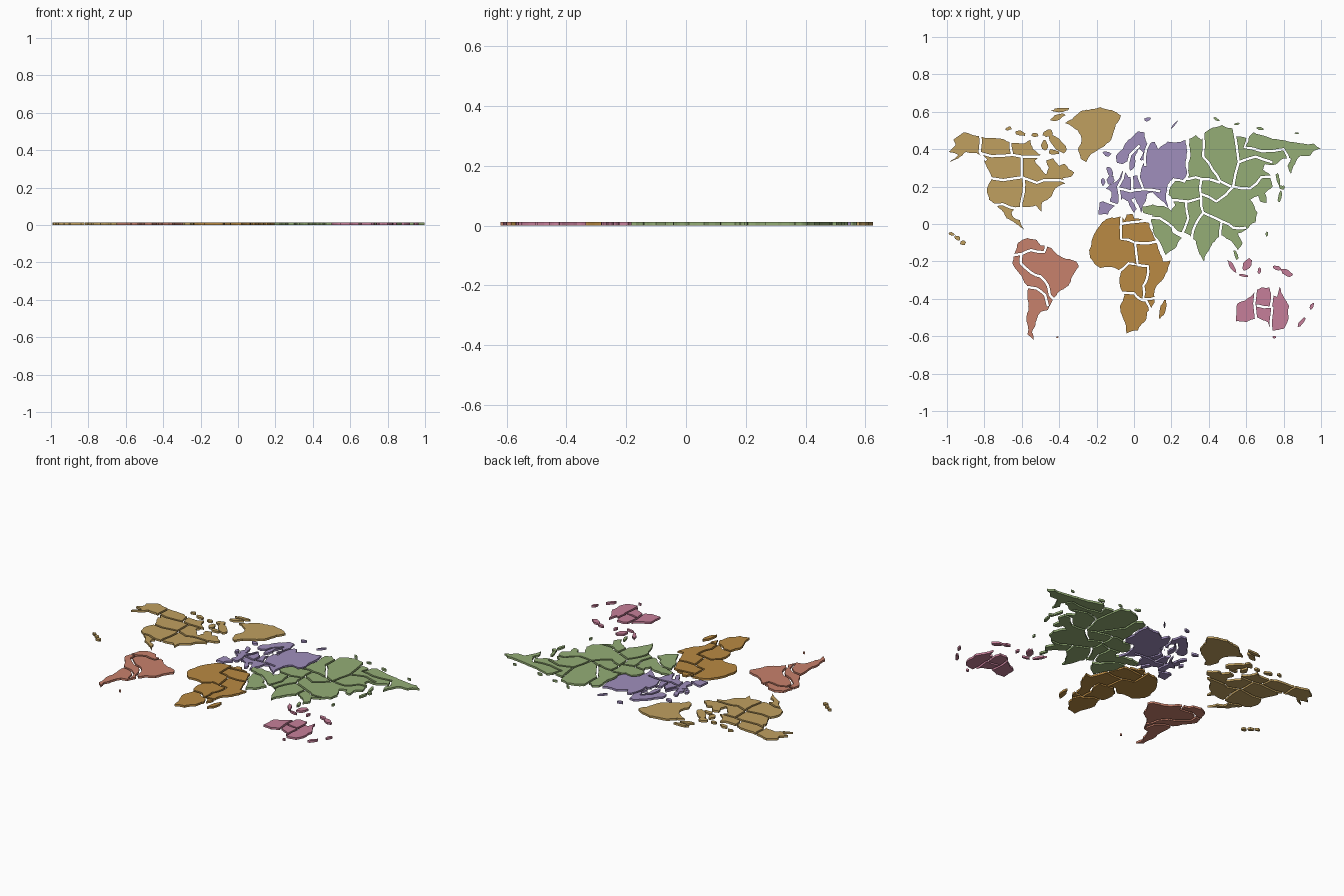
import bpy, bmesh, math, random
from mathutils import Vector

random.seed(7)
THICK, GAP = 0.013, 0.013


def material(name, rgb):
    m = bpy.data.materials.new(name)
    m.diffuse_color = (*[(c / 255) ** 2.2 for c in rgb], 1)
    return m


TAN = material("tan", (190, 158, 96))
CLAY = material("clay", (198, 128, 108))
LILAC = material("lilac", (158, 141, 187))
OCHRE = material("ochre", (184, 137, 69))
GREEN = material("green", (147, 172, 117))
PINK = material("pink", (197, 126, 152))


def roughen(pts, amount, levels, closed=True):
    # midpoint displacement gives ragged coasts
    pts = [Vector(p) for p in pts]
    for _ in range(levels):
        out = []
        for i, a in enumerate(pts):
            out.append(a)
            if i + 1 < len(pts) or closed:
                b = pts[(i + 1) % len(pts)]
                d = b - a
                out.append((a + b) / 2 + Vector((-d.y, d.x)) * random.uniform(-amount, amount))
        pts = out
    return pts


def slab(name, outlines, z0, z1, mat=None):
    bm = bmesh.new()
    for pts in outlines:
        lo = [bm.verts.new((p[0], p[1], z0)) for p in pts]
        hi = [bm.verts.new((p[0], p[1], z1)) for p in pts]
        bm.faces.new(lo[::-1])
        bm.faces.new(hi)
        for i in range(len(pts)):
            j = (i + 1) % len(pts)
            bm.faces.new((lo[i], lo[j], hi[j], hi[i]))
    bmesh.ops.recalc_face_normals(bm, faces=bm.faces)
    me = bpy.data.meshes.new(name)
    bm.to_mesh(me)
    bm.free()
    ob = bpy.data.objects.new(name, me)
    bpy.context.collection.objects.link(ob)
    if mat:
        me.materials.append(mat)
    return ob


def ribbon(path):
    # thin strip following a border line
    pts = roughen(path, 0.08, 1, closed=False)
    left, right = [], []
    for i, p in enumerate(pts):
        d = (pts[min(i + 1, len(pts) - 1)] - pts[max(i - 1, 0)]).normalized()
        n = Vector((-d.y, d.x)) * GAP / 2
        left.append(p + n)
        right.append(p - n)
    return left + right[::-1]


def mainland(name, mat, coast, borders=()):
    ob = slab(name, [roughen(coast, 0.09, 2)], 0, THICK, mat)
    cutters = []
    for b in borders:
        c = slab("border_cutter", [ribbon(b)], -0.02, 0.04)
        c.hide_render = True
        mod = ob.modifiers.new("border", "BOOLEAN")
        mod.operation, mod.solver, mod.object = "DIFFERENCE", "EXACT", c
        cutters.append(c)
    dg = bpy.context.evaluated_depsgraph_get()
    me = bpy.data.meshes.new_from_object(ob.evaluated_get(dg))
    ob.modifiers.clear()
    ob.data = me
    me.materials.clear()
    me.materials.append(mat)
    for c in cutters:
        bpy.data.objects.remove(c)


def islands(name, mat, blobs):
    # each blob: x, y, half length, half width, angle in degrees
    shapes = []
    for x, y, a, b, deg in blobs:
        t, n, pts = math.radians(deg), 14, []
        for k in range(n):
            u, r = 2 * math.pi * k / n, random.uniform(0.75, 1.1)
            px, py = a * r * math.cos(u), b * r * math.sin(u)
            pts.append((x + px * math.cos(t) - py * math.sin(t),
                        y + px * math.sin(t) + py * math.cos(t)))
        shapes.append(pts)
    slab(name, shapes, 0, THICK, mat)


# North America
mainland("north_america", TAN, [
    (-.985, .33), (-.94, .37), (-.99, .385), (-.955, .42), (-.965, .45), (-.91, .49), (-.83, .47),
    (-.76, .46), (-.70, .455), (-.66, .435), (-.60, .43), (-.555, .45), (-.54, .40), (-.50, .37),
    (-.53, .34), (-.50, .30), (-.47, .265), (-.455, .30), (-.47, .34), (-.43, .35), (-.40, .31),
    (-.37, .32), (-.32, .275), (-.34, .25), (-.38, .245), (-.37, .215), (-.42, .19), (-.44, .15),
    (-.49, .115), (-.495, .065), (-.525, .10), (-.57, .09), (-.63, .09), (-.655, .06), (-.645, .035),
    (-.61, .02), (-.60, -.01), (-.585, -.035), (-.63, 0), (-.68, .03), (-.70, .065), (-.74, .10),
    (-.775, .13), (-.785, .19), (-.76, .245), (-.785, .30), (-.81, .36), (-.84, .38), (-.90, .385),
    (-.94, .35)],
    [[(-.825, .50), (-.825, .385), (-.79, .34)], [(-.825, .38), (-.7, .365), (-.6, .36), (-.47, .36)],
     [(-.66, .46), (-.65, .365)], [(-.60, .36), (-.60, .25)], [(-.80, .25), (-.6, .25), (-.52, .22),
     (-.45, .235), (-.34, .22)], [(-.59, .25), (-.59, .17), (-.605, .06)],
     [(-.79, .105), (-.70, .105), (-.62, .08)]])
mainland("greenland", TAN, [
    (-.37, .54), (-.33, .56), (-.29, .60), (-.24, .61), (-.18, .625), (-.12, .61), (-.07, .58),
    (-.10, .53), (-.11, .49), (-.13, .44), (-.19, .40), (-.23, .375), (-.255, .33), (-.285, .35),
    (-.30, .40), (-.28, .45), (-.30, .50)])
islands("arctic_islands", TAN, [
    (-.67, .51, .018, .01, 20), (-.61, .485, .03, .014, -15), (-.53, .475, .02, .012, 0),
    (-.46, .485, .03, .02, 20), (-.41, .43, .065, .026, -45), (-.48, .42, .02, .028, 0),
    (-.39, .61, .05, .011, 5), (-.41, .57, .045, .016, 25), (-.43, .385, .03, .015, -10)])
islands("pacific_islands", TAN, [
    (-.975, -.053, .016, .01, -20), (-.945, -.075, .02, .013, -30), (-.915, -.10, .018, .014, 0)])

# South America
mainland("south_america", CLAY, [
    (-.62, -.10), (-.57, -.075), (-.52, -.085), (-.50, -.115), (-.44, -.13), (-.415, -.16),
    (-.38, -.18), (-.31, -.20), (-.295, -.23), (-.33, -.28), (-.35, -.33), (-.40, -.36),
    (-.43, -.40), (-.46, -.46), (-.50, -.47), (-.52, -.51), (-.53, -.55), (-.545, -.58),
    (-.535, -.62), (-.57, -.59), (-.575, -.50), (-.565, -.42), (-.565, -.34), (-.60, -.28),
    (-.65, -.21), (-.64, -.16)],
    [[(-.67, -.175), (-.60, -.16), (-.55, -.14), (-.48, -.15), (-.47, -.10)],
     [(-.60, -.16), (-.605, -.21), (-.55, -.26), (-.50, -.28), (-.46, -.33), (-.45, -.38), (-.41, -.43)],
     [(-.60, -.335), (-.52, -.345), (-.475, -.38), (-.46, -.44)]])
islands("south_atlantic_islands", CLAY, [(-.41, -.605, .008, .005, 0)])

# Europe
mainland("europe", LILAC, [
    (.275, .45), (.22, .435), (.18, .44), (.13, .40), (.11, .44), (.07, .43), (.055, .49), (.02, .495),
    (-.03, .45), (-.06, .40), (-.095, .365), (-.09, .325), (-.06, .32), (-.04, .335), (-.02, .285),
    (.005, .31), (.005, .36), (.025, .405), (.05, .38), (.03, .345), (.06, .33), (.03, .31),
    (.02, .26), (-.03, .25), (-.055, .29), (-.075, .25), (-.11, .22), (-.15, .19), (-.12, .17),
    (-.13, .12), (-.185, .115), (-.19, .05), (-.14, .05), (-.10, .10), (-.06, .14), (-.03, .12),
    (.0, .06), (.015, .08), (-.015, .13), (.005, .14), (.025, .10), (.04, .06), (.055, .11),
    (.07, .16), (.10, .17), (.13, .14), (.185, .085), (.17, .15), (.18, .21), (.21, .245),
    (.26, .235), (.28, .26), (.275, .31), (.285, .39)],
    [[(.10, .46), (.065, .40), (.06, .31)], [(.05, .34), (.025, .25), (.05, .185), (.14, .175)],
     [(-.05, .29), (-.085, .20), (-.075, .11)], [(-.085, .19), (-.02, .175), (.05, .185)],
     [(-.16, .125), (-.09, .10)], [(.03, .42), (-.02, .37), (-.03, .28)],
     [(-.015, .27), (-.01, .175)]])
islands("european_islands", LILAC, [
    (-.145, .375, .024, .014, -15), (-.165, .225, .013, .02, 0), (-.13, .28, .016, .03, 20),
    (-.125, .235, .022, .026, 0), (.07, .56, .02, .01, 20), (.215, .53, .03, .005, 50)])

# Africa
mainland("africa", OCHRE, [
    (-.17, .01), (-.12, .035), (-.07, .04), (-.05, .02), (-.04, .05), (-.01, .055), (.0, .03),
    (.04, .025), (.08, .01), (.09, -.03), (.12, -.10), (.14, -.16), (.155, -.20), (.195, -.195),
    (.18, -.25), (.13, -.32), (.11, -.36), (.11, -.42), (.07, -.47), (.06, -.52), (.02, -.57),
    (-.04, -.585), (-.06, -.50), (-.075, -.44), (-.05, -.38), (-.075, -.33), (-.07, -.25),
    (-.12, -.23), (-.18, -.235), (-.235, -.18), (-.24, -.14), (-.22, -.07)],
    [[(-.065, .06), (-.07, -.08), (.005, -.10), (.02, -.22), (-.03, -.21), (-.09, -.26)],
     [(-.07, .0), (.0, .01), (.12, .005)], [(.0, -.10), (.14, -.09)],
     [(.02, -.22), (.075, -.225), (.07, -.29), (.05, -.33), (.05, -.40), (.13, -.39)],
     [(-.10, -.36), (.0, -.37), (.03, -.40), (.065, -.41), (.09, -.48)]])
islands("east_african_island", OCHRE, [(.155, -.455, .052, .017, 72)])

# Asia
mainland("asia", GREEN, [
    (.295, .455), (.33, .475), (.36, .45), (.38, .49), (.42, .515), (.47, .53), (.53, .51), (.54, .47),
    (.60, .46), (.64, .49), (.70, .47), (.78, .45), (.83, .44), (.90, .43), (.96, .43), (.998, .405),
    (.96, .39), (.94, .365), (.89, .365), (.86, .32), (.84, .265), (.82, .31), (.84, .35), (.80, .35),
    (.76, .32), (.70, .32), (.69, .29), (.73, .26), (.74, .20), (.70, .165), (.71, .115), (.675, .12),
    (.665, .15), (.62, .13), (.66, .06), (.65, .01), (.60, -.03), (.555, -.05), (.58, -.10),
    (.555, -.14), (.52, -.09), (.47, -.06), (.44, -.08), (.405, -.13), (.375, -.20), (.35, -.16),
    (.33, -.09), (.30, -.06), (.24, -.04), (.20, -.005), (.205, -.045), (.255, -.075), (.22, -.13),
    (.17, -.165), (.14, -.10), (.10, -.03), (.09, .02), (.10, .05), (.05, .06), (.045, .095),
    (.10, .105), (.16, .095), (.20, .07), (.22, .10), (.20, .14), (.185, .155), (.195, .20),
    (.22, .23), (.27, .22), (.295, .26), (.29, .31), (.30, .39)],
    [[(.37, .49), (.37, .36), (.42, .29), (.46, .23), (.52, .20)],
     [(.27, .24), (.33, .25), (.40, .24), (.46, .22)], [(.53, .53), (.56, .33), (.53, .20)],
     [(.56, .33), (.65, .36), (.74, .33)], [(.61, .48), (.59, .41), (.68, .39), (.80, .40), (.83, .33)],
     [(.36, .24), (.36, .14), (.29, .12), (.17, .13)], [(.53, .20), (.62, .19), (.68, .25), (.76, .25)],
     [(.36, .14), (.37, .06), (.48, .01), (.53, -.02), (.60, -.02)], [(.28, .12), (.29, .03), (.25, -.07)],
     [(.07, .035), (.14, .03), (.21, -.02)], [(.36, .16), (.44, .12), (.53, .20)],
     [(.47, .02), (.46, -.09)], [(.37, .06), (.33, .0), (.31, -.08)]])
islands("asian_islands", GREEN, [
    (.44, .56, .018, .008, -30), (.55, .535, .015, .006, 10), (.675, .51, .022, .008, -10),
    (.87, .485, .012, .005, 0), (.77, .24, .04, .01, 100), (.79, .195, .016, .012, 0),
    (.78, .145, .034, .011, 80), (.71, -.055, .014, .007, 80), (.545, -.165, .03, .01, 110)])

# Oceania
mainland("australia", PINK, [
    (.55, -.43), (.60, -.405), (.64, -.37), (.68, -.34), (.725, -.34), (.735, -.38), (.765, -.39),
    (.78, -.335), (.80, -.39), (.83, -.44), (.825, -.51), (.80, -.56), (.74, -.57), (.715, -.525),
    (.66, -.50), (.60, -.525), (.545, -.52)],
    [[(.655, -.32), (.655, -.53)], [(.655, -.435), (.74, -.445), (.735, -.60)], [(.73, -.45), (.74, -.36)]])
islands("oceanian_islands", PINK, [
    (.525, -.228, .042, .011, -55), (.605, -.215, .038, .024, 55), (.585, -.275, .028, .007, -12),
    (.765, -.235, .024, .013, -15), (.815, -.26, .036, .017, -25), (.75, -.605, .01, .007, 0),
    (.895, -.525, .035, .012, 50), (.95, -.44, .02, .01, 60), (.67, -.25, .01, .018, 0)])
